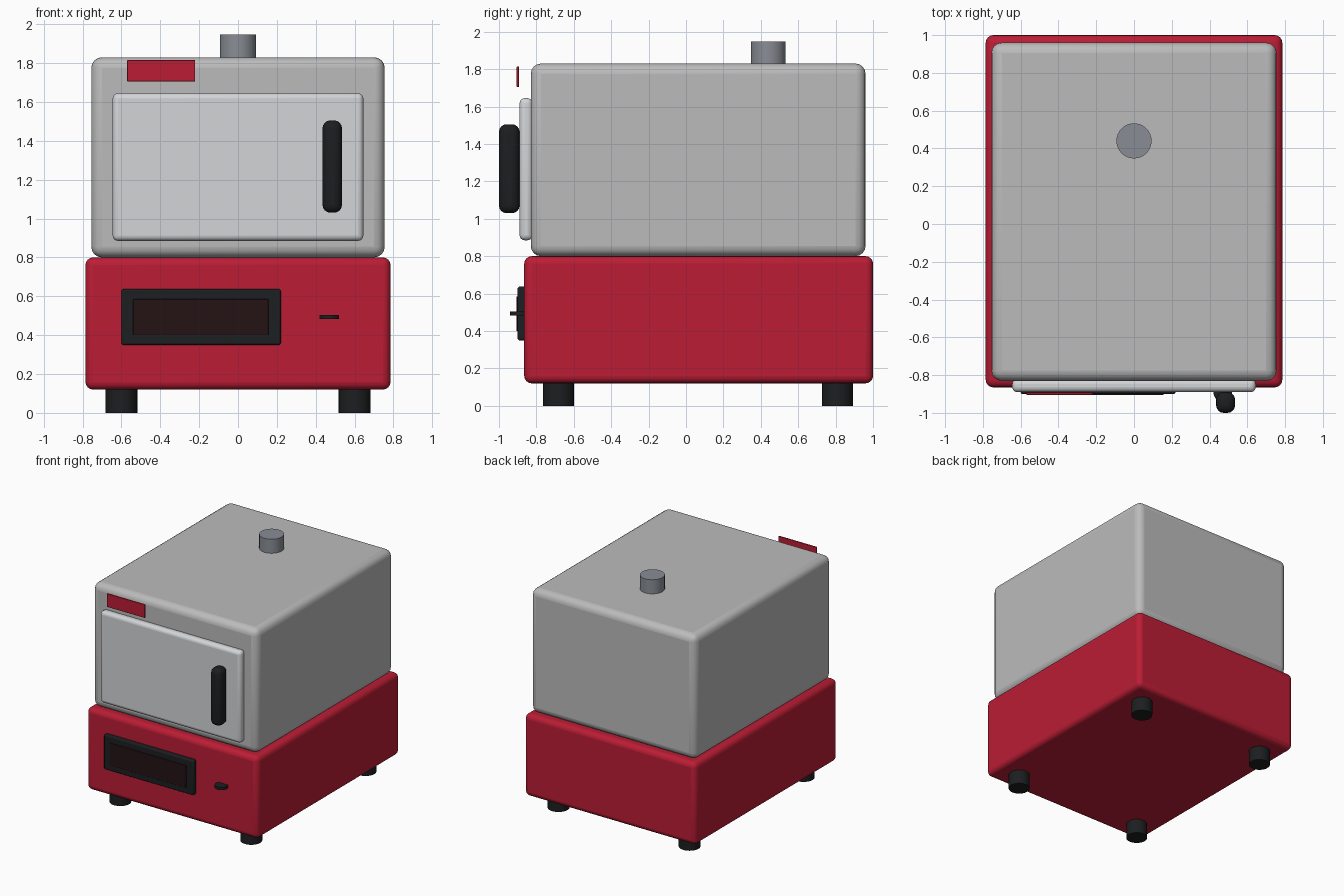
import bpy
from mathutils import Vector

if "Cube" in bpy.data.objects:
    bpy.data.objects.remove(bpy.data.objects["Cube"])


def material(name, rgb):
    m = bpy.data.materials.new(name)
    m.diffuse_color = (*rgb, 1)
    m.use_nodes = True
    m.node_tree.nodes["Principled BSDF"].inputs["Base Color"].default_value = m.diffuse_color
    return m


red = material("red_paint", (0.50, 0.012, 0.035))
black = material("black_plastic", (0.012, 0.013, 0.014))
glass = material("dark_glass", (0.018, 0.006, 0.007))
shell = material("grey_paint", (0.50, 0.50, 0.50))
panel = material("door_grey", (0.65, 0.66, 0.68))
steel = material("flue_steel", (0.25, 0.27, 0.30))


def finish(ob, name, mat, bevel=0, segments=4):
    ob.name = name
    ob.data.materials.append(mat)
    if bevel:
        mod = ob.modifiers.new("Bevel", 'BEVEL')
        mod.width = bevel
        mod.segments = segments
    bpy.ops.object.shade_smooth_by_angle()
    return ob


def box(name, lo, hi, mat, bevel=0, segments=4):
    lo, hi = Vector(lo), Vector(hi)
    bpy.ops.mesh.primitive_cube_add(size=1, location=(lo + hi) / 2)
    ob = bpy.context.object
    ob.scale = hi - lo
    bpy.ops.object.transform_apply(location=False, rotation=False, scale=True)
    return finish(ob, name, mat, bevel, segments)


def cylinder(name, x, y, z0, z1, r, mat):
    bpy.ops.mesh.primitive_cylinder_add(vertices=32, radius=r, depth=z1 - z0,
                                        location=(x, y, (z0 + z1) / 2))
    return finish(bpy.context.object, name, mat)


# Red control base and grey oven chamber
box("control_base", (-0.785, -0.865, 0.12), (0.785, 1.0, 0.80), red, 0.04)
box("oven_chamber", (-0.755, -0.83, 0.80), (0.755, 0.96, 1.83), shell, 0.055)

# Door and its handle
box("door", (-0.645, -0.89, 0.885), (0.645, -0.82, 1.645), panel, 0.028)
box("door_handle", (0.435, -1.0, 1.03), (0.535, -0.89, 1.505), black, 0.04)

# Floating name plate above the door, left blank
box("front_plate", (-0.57, -0.905, 1.705), (-0.22, -0.893, 1.815), red, 0.003, 2)

# Display bezel with dark window
box("display_bezel", (-0.60, -0.90, 0.35), (0.22, -0.855, 0.637), black, 0.01, 3)
box("display_window", (-0.54, -0.906, 0.40), (0.157, -0.88, 0.585), glass, 0.003, 2)

# Thin horizontal control disc
cylinder("control_disc", 0.47, -0.89, 0.483, 0.505, 0.05, black)

# Exhaust flue on the roof
cylinder("exhaust_flue", 0, 0.44, 1.80, 1.947, 0.093, steel)

# Four feet
for side, x in (("left", -0.6), ("right", 0.6)):
    for end, y in (("front", -0.682), ("rear", 0.81)):
        cylinder(f"{end}_{side}_foot", x, y, 0, 0.14, 0.082, black)
